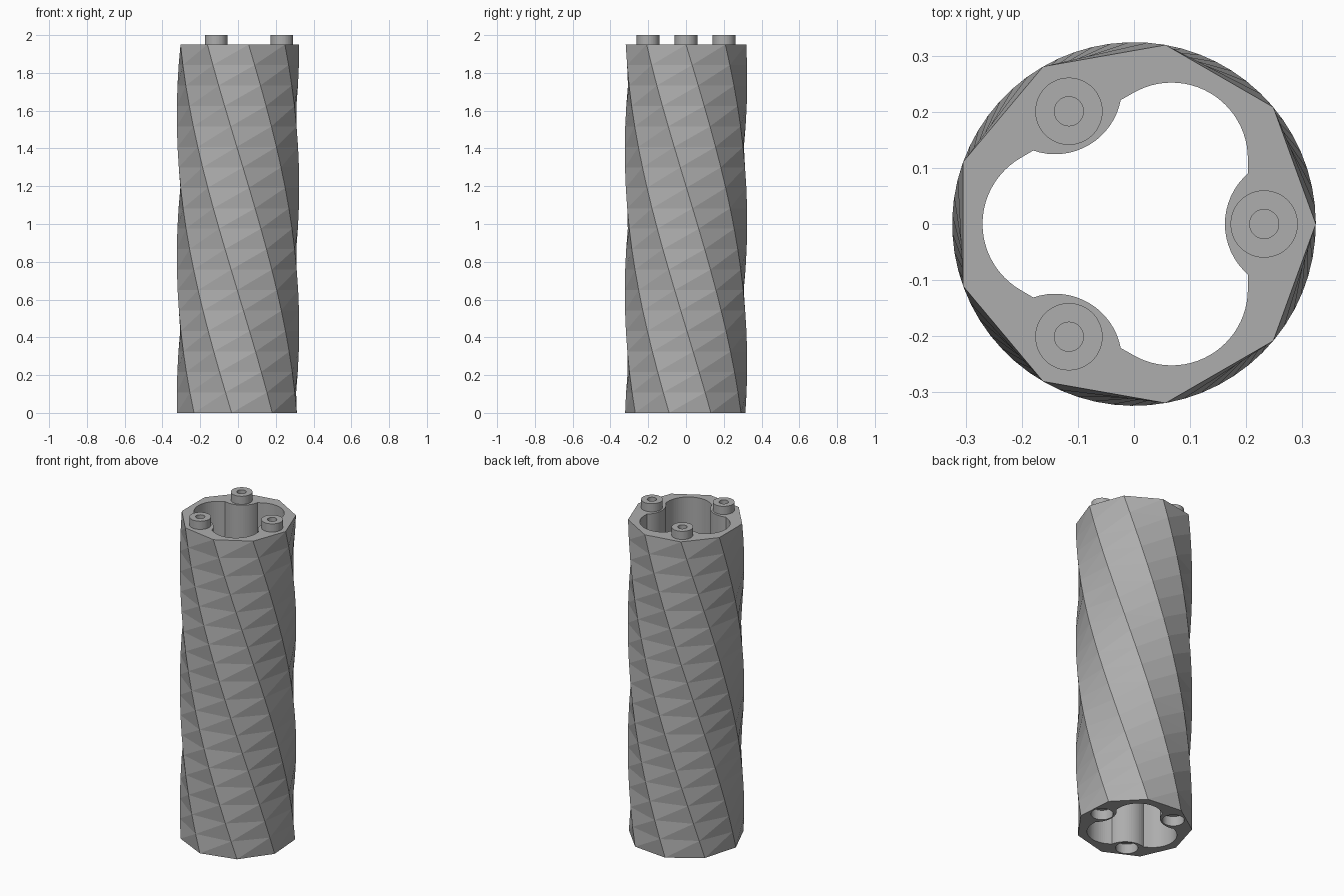
import bpy, bmesh, math
from math import cos, sin, pi, radians

cube = bpy.data.objects.get("Cube")
if cube:
    bpy.data.objects.remove(cube, do_unlink=True)

HEIGHT, RADIUS, SIDES, SLICES = 1.95, 0.324, 9, 18
TWIST = radians(104)
PEG_RING, PEG_RADIUS, HOLE_RADIUS = 0.232, 0.06, 0.026
PEG_HEIGHT, SOCKET_DEPTH = 0.05, 0.06

grey = bpy.data.materials.new("plain grey")
grey.use_nodes = True
grey.diffuse_color = (0.42, 0.42, 0.42, 1)
grey.node_tree.nodes["Principled BSDF"].inputs["Base Color"].default_value = grey.diffuse_color


def loft(name, rings):
    """Skin stacked rings of points with triangles and cap both ends."""
    bm = bmesh.new()
    rows = [[bm.verts.new(p) for p in ring] for ring in rings]
    n = len(rows[0])
    for low, high in zip(rows, rows[1:]):
        for i in range(n):
            j = (i + 1) % n
            bm.faces.new((low[i], low[j], high[j]))
            bm.faces.new((low[i], high[j], high[i]))
    bm.faces.new(rows[0][::-1])
    bm.faces.new(rows[-1])
    bmesh.ops.recalc_face_normals(bm, faces=bm.faces)
    mesh = bpy.data.meshes.new(name)
    bm.to_mesh(mesh)
    bm.free()
    mesh.materials.append(grey)
    obj = bpy.data.objects.new(name, mesh)
    bpy.context.collection.objects.link(obj)
    return obj


def prism(name, outline, z0, z1):
    return loft(name, [[(x, y, z) for x, y in outline] for z in (z0, z1)])


def arc(cx, cy, r, a0, a1, n):
    return [(cx + r * cos(a0 + (a1 - a0) * i / n), cy + r * sin(a0 + (a1 - a0) * i / n))
            for i in range(n + 1)]


def disc(x, y, r, n=48):
    return arc(x, y, r, 0, 2 * pi, n)[:-1]


def cut(target, cutter):
    cutter.hide_render = True
    mod = target.modifiers.new("cut", "BOOLEAN")
    mod.operation, mod.solver, mod.object = "DIFFERENCE", "EXACT", cutter
    bpy.context.view_layer.objects.active = target
    bpy.ops.object.modifier_apply(modifier=mod.name)
    bpy.data.objects.remove(cutter, do_unlink=True)


# Twisted nine-sided body
rings = []
for s in range(SLICES + 1):
    t = s / SLICES
    turn = TWIST * (1 - t)
    rings.append([(RADIUS * cos(turn + 2 * pi * i / SIDES),
                   RADIUS * sin(turn + 2 * pi * i / SIDES), HEIGHT * t) for i in range(SIDES)])
body = loft("twisted_body", rings)

# Straight bore: three rounded lobes with an inward bulge between each pair
bulge = math.asin(0.09 / 0.119)
sector = arc(0.281, 0, 0.119, pi + bulge, pi - bulge, 16)
sector += arc(0.067, 0.116, 0.136, 0, 2 * pi / 3, 24)
outline = []
for k in range(3):
    a = 2 * pi * k / 3
    outline += [(x * cos(a) - y * sin(a), x * sin(a) + y * cos(a)) for x, y in sector]
cut(body, prism("bore_cutter", outline, -0.1, HEIGHT + 0.1))

# Sockets below and hollow pegs above each bulge
for k in range(3):
    x, y = PEG_RING * cos(2 * pi * k / 3), PEG_RING * sin(2 * pi * k / 3)
    cut(body, prism("socket_cutter", disc(x, y, PEG_RADIUS + 0.002), -0.1, SOCKET_DEPTH))
    peg = prism(f"peg_{k + 1}", disc(x, y, PEG_RADIUS), HEIGHT - 0.005, HEIGHT + PEG_HEIGHT)
    cut(peg, prism("hole_cutter", disc(x, y, HOLE_RADIUS, 32), HEIGHT, HEIGHT + 0.1))
